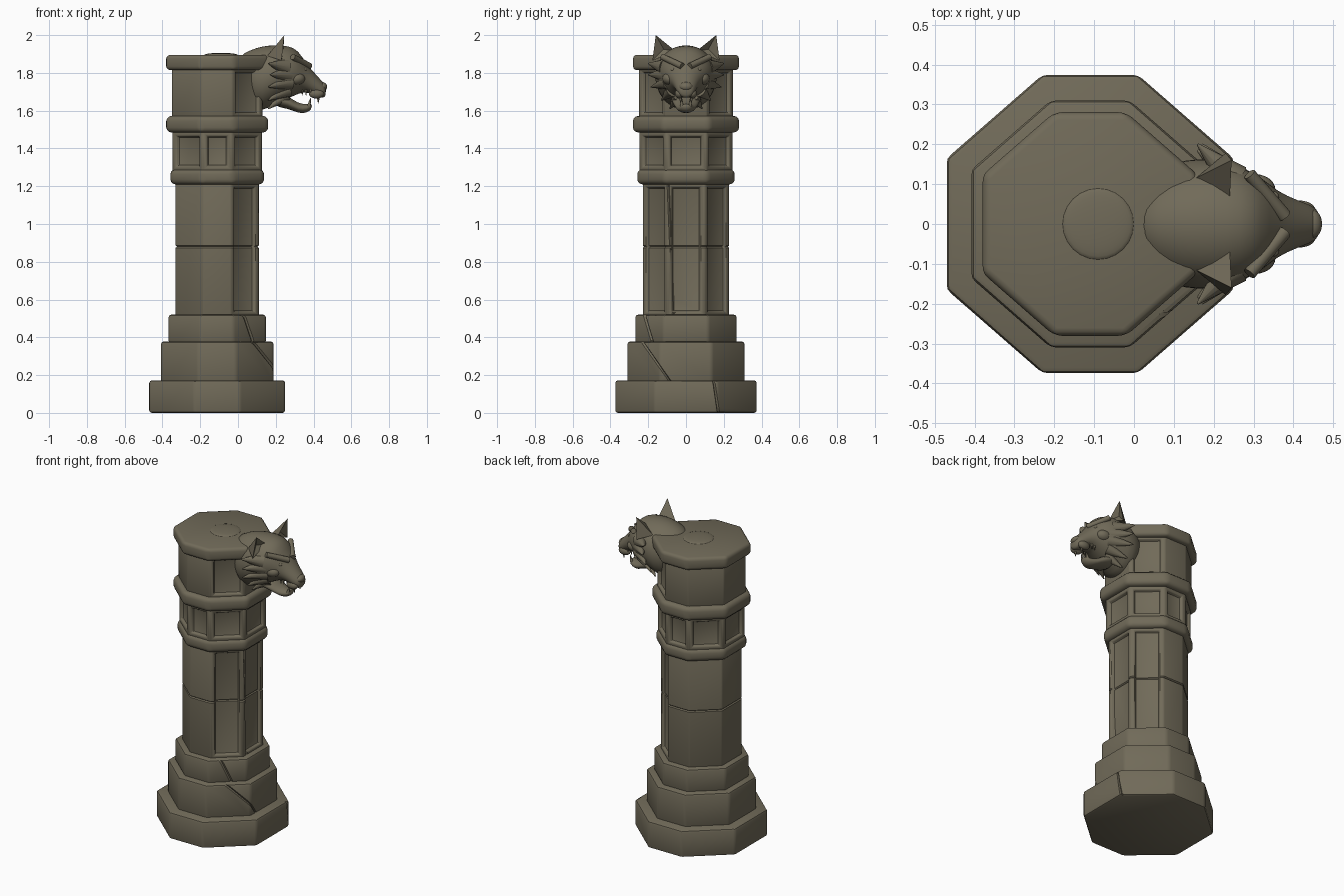
import bpy, bmesh, math
from mathutils import Matrix, Vector

cube = bpy.data.objects.get("Cube")
if cube:
    bpy.data.objects.remove(cube, do_unlink=True)

stone = bpy.data.materials.new("weathered_stone")
stone.use_nodes = True
COLOUR = (0.165, 0.146, 0.1, 1)
stone.diffuse_color = COLOUR
bsdf = stone.node_tree.nodes["Principled BSDF"]
bsdf.inputs["Base Color"].default_value = COLOUR
bsdf.inputs["Roughness"].default_value = 0.9

CX = -0.11              # pillar axis
DEEP, FLAT_X, FLAT_Y = 1.04, 0.333, 0.458   # octagon proportions


def make(name, bm, degrees):
    """Turn a bmesh into a stone object, smooth below the given angle."""
    bmesh.ops.recalc_face_normals(bm, faces=bm.faces[:])
    mesh = bpy.data.meshes.new(name)
    bm.to_mesh(mesh)
    bm.free()
    mesh.materials.append(stone)
    ob = bpy.data.objects.new(name, mesh)
    bpy.context.collection.objects.link(ob)
    bpy.ops.object.select_all(action='DESELECT')
    ob.select_set(True)
    bpy.context.view_layer.objects.active = ob
    bpy.ops.object.shade_smooth_by_angle(angle=math.radians(degrees))
    return ob


def octagon(a):
    quarter = [(a, FLAT_Y * a), (FLAT_X * a, DEEP * a)]
    half = quarter + [(-x, y) for x, y in reversed(quarter)]
    return [(CX + x, y) for x, y in half] + [(CX + x, -y) for x, y in reversed(half)]


def spike(bm, p0, p1, r0, r1=0.003, sides=12):
    p0, p1 = Vector(p0), Vector(p1)
    d = p1 - p0
    rot = d.to_track_quat('Z', 'Y').to_matrix().to_4x4()
    bmesh.ops.create_cone(bm, cap_ends=True, segments=sides, radius1=r0, radius2=r1,
                          depth=d.length, matrix=Matrix.Translation((p0 + p1) / 2) @ rot)


def ball(bm, centre, size):
    bmesh.ops.create_uvsphere(bm, u_segments=24, v_segments=14, radius=1,
                              matrix=Matrix.Translation(centre) @ Matrix.Diagonal((*size, 1)))


def loft(name, sections, n=24):
    """Rounded body from oval rings along x: (x, bottom, top, half width)."""
    bm = bmesh.new()
    rings = []
    for x, low, high, w in sections:
        angles = [2 * math.pi * i / n for i in range(n)]
        rings.append([bm.verts.new((x, w * math.cos(t), (low + high) / 2 + (high - low) / 2 * math.sin(t)))
                      for t in angles])
    for r, s in zip(rings, rings[1:]):
        for i in range(n):
            j = (i + 1) % n
            bm.faces.new((r[i], r[j], s[j], s[i]))
    bm.faces.new(rings[0])
    bm.faces.new(rings[-1])
    ob = make(name, bm, 80)
    ob.modifiers.new("Rounding", 'SUBSURF').levels = 1
    ob.modifiers["Rounding"].render_levels = 1


def groove(bm, point, normal, side):
    """Cut a thin V-shaped line where a plane meets the chosen sides."""
    n = Vector(normal).normalized()
    for offset in (-0.006, 0.006, 0):
        bm.normal_update()
        faces = [f for f in bm.faces if abs(f.normal.z) < 0.5 and side(f.normal)]
        edges = {e for f in faces for e in f.edges}
        verts = {v for f in faces for v in f.verts}
        cut = bmesh.ops.bisect_plane(bm, geom=faces + list(edges) + list(verts), dist=0.00001,
                                     plane_co=Vector(point) + n * offset, plane_no=n)
    for v in cut["geom_cut"]:
        if isinstance(v, bmesh.types.BMVert):
            v.co.x = CX + (v.co.x - CX) * 0.97
            v.co.y *= 0.97


def tier(name, z0, z1, a, bevel, segments=2, panels=None, grooves=()):
    bm = bmesh.new()
    low, high = [[bm.verts.new((x, y, z)) for x, y in octagon(a)] for z in (z0, z1)]
    for i in range(8):
        j = (i + 1) % 8
        bm.faces.new((low[i], low[j], high[j], high[i]))
    bm.faces.new(low)
    bm.faces.new(high)
    bmesh.ops.recalc_face_normals(bm, faces=bm.faces[:])
    bm.normal_update()
    # sunken panels on the chosen sides
    if panels:
        chosen = [f for f in bm.faces if abs(f.normal.z) < 0.5 and panels(f.normal)]
        bmesh.ops.inset_individual(bm, faces=chosen, thickness=0.034, depth=0)
        bmesh.ops.inset_individual(bm, faces=chosen, thickness=0.008, depth=-0.02)
        bm.normal_update()
    # worn edges
    worn = [e for e in bm.edges if e.calc_face_angle(0) > math.radians(25)]
    bmesh.ops.bevel(bm, geom=worn, offset=bevel, offset_type='OFFSET', segments=segments,
                    profile=0.5, affect='EDGES', clamp_overlap=True)
    for line in grooves:
        groove(bm, *line)
    make(name, bm, 32)


# Stepped foot with cracks
tier("base_step", 0, 0.172, 0.36, 0.014,
     grooves=[((0.25, 0.16, 0.08), (0, 1, 0.15), lambda n: n.x > 0.4 and n.y > -0.3)])
tier("middle_step", 0.16, 0.378, 0.298, 0.014,
     grooves=[((0.19, -0.22, 0.36), (0, 0.17, 0.12), lambda n: n.x > 0.4 and n.y < 0.3)])
tier("upper_step", 0.37, 0.52, 0.258, 0.014,
     grooves=[((0.15, -0.2, 0.45), (0, 1, 0.3), lambda n: n.x > 0.4 and n.y < -0.3)])

# Shaft with panels on the head side, a mortar joint and a crack
tier("shaft", 0.51, 1.22, 0.22, 0.007, panels=lambda n: n.x > 0.4,
     grooves=[((0, 0, 0.88), (0, 0, 1), lambda n: True),
              ((0.1, -0.08, 0.85), (0, 1, 0.04), lambda n: n.x > 0.9)])

# Collars, panelled band, head block and cap
tier("lower_collar", 1.21, 1.29, 0.248, 0.026, 3)
tier("panel_band", 1.28, 1.49, 0.236, 0.007, panels=lambda n: True)
tier("upper_collar", 1.485, 1.572, 0.27, 0.026, 3)
tier("head_block", 1.56, 1.83, 0.24, 0.007, panels=lambda n: n.x > 0.4 and abs(n.y) > 0.3)
tier("cap", 1.815, 1.895, 0.27, 0.02, 3)

bm = bmesh.new()
ball(bm, (-0.09, 0, 1.894), (0.09, 0.09, 0.012))
make("cap_boss", bm, 40)

# Wolf skull with muzzle, and open jaw
loft("wolf_skull", [(0.0, 1.76, 1.89, 0.06), (0.06, 1.62, 1.92, 0.14), (0.13, 1.59, 1.945, 0.165),
                    (0.2, 1.64, 1.948, 0.165), (0.27, 1.665, 1.945, 0.145), (0.32, 1.69, 1.92, 0.118),
                    (0.36, 1.70, 1.85, 0.082), (0.41, 1.68, 1.795, 0.06), (0.45, 1.662, 1.75, 0.046),
                    (0.466, 1.68, 1.735, 0.03)])
loft("wolf_jaw", [(0.18, 1.62, 1.72, 0.09), (0.27, 1.612, 1.675, 0.068), (0.32, 1.585, 1.637, 0.05),
                  (0.365, 1.587, 1.635, 0.038), (0.392, 1.61, 1.64, 0.022)])

bm = bmesh.new()
ball(bm, (0.447, 0, 1.727), (0.025, 0.036, 0.024))
make("nose", bm, 60)

# Ears: a raised rim around a hollow front
bm = bmesh.new()
for s in (1, -1):
    inner, outer, tip, back, hollow = [bm.verts.new((x, s * y, z)) for x, y, z in (
        (0.24, 0.055, 1.915), (0.23, 0.178, 1.865), (0.245, 0.16, 2.0),
        (0.155, 0.115, 1.89), (0.213, 0.118, 1.925))]
    for face in ((outer, tip, hollow), (tip, inner, hollow), (inner, outer, hollow),
                 (outer, back, tip), (back, inner, tip), (inner, back, outer)):
        bm.faces.new(face)
make("ears", bm, 50)

# Brows, cheekbones and lips
bm = bmesh.new()
for s in (1, -1):
    spike(bm, (0.378, s * 0.02, 1.835), (0.29, s * 0.125, 1.885), 0.018, 0.016)
    ball(bm, (0.305, s * 0.085, 1.77), (0.05, 0.04, 0.035))
    ball(bm, (0.415, s * 0.035, 1.69), (0.04, 0.024, 0.026))
make("brows_and_cheeks", bm, 60)

# Swept fur tufts, widest at the cheeks
bm = bmesh.new()
for s in (1, -1):
    for root, tip, r in [((0.25, 0.11, 1.83), (0.16, 0.2, 1.85), 0.045),
                         ((0.26, 0.10, 1.79), (0.17, 0.2, 1.79), 0.045),
                         ((0.27, 0.09, 1.75), (0.16, 0.185, 1.725), 0.042),
                         ((0.26, 0.07, 1.71), (0.16, 0.13, 1.655), 0.04),
                         ((0.25, 0.04, 1.68), (0.16, 0.085, 1.61), 0.035)]:
        spike(bm, (root[0], s * root[1], root[2]), (tip[0], s * tip[1], tip[2]), r)
make("fur_tufts", bm, 45)

bm = bmesh.new()
for s in (1, -1):
    ball(bm, (0.35, s * 0.068, 1.817), (0.014, 0.014, 0.011))
make("eyes", bm, 60)

# Upper and lower fangs with small side teeth
bm = bmesh.new()
for s in (1, -1):
    spike(bm, (0.425, s * 0.03, 1.685), (0.425, s * 0.028, 1.638), 0.011, 0.001)
    spike(bm, (0.375, s * 0.022, 1.625), (0.385, s * 0.022, 1.668), 0.01, 0.001)
    for x in (0.34, 0.36, 0.385):
        spike(bm, (x, s * 0.045, 1.715), (x, s * 0.045, 1.68), 0.008, 0.001)
make("fangs", bm, 40)
